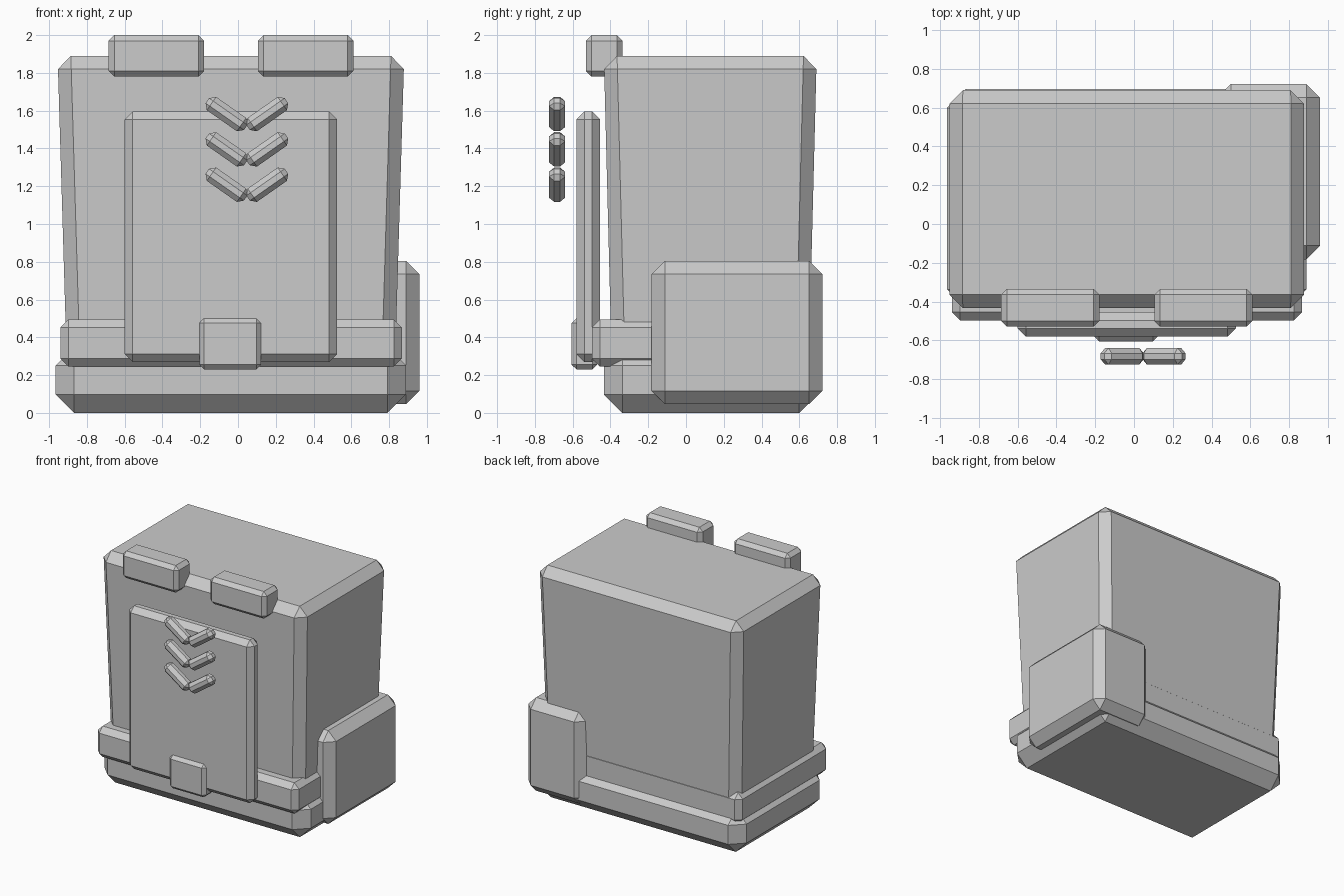
import bpy
from math import radians
from mathutils import Vector

cube = bpy.data.objects.get("Cube")
if cube:
    bpy.data.objects.remove(cube, do_unlink=True)

# Single flat grey
GREY = (0.6, 0.6, 0.6, 1.0)
grey = bpy.data.materials.new("plain grey")
grey.use_nodes = True
grey.diffuse_color = GREY
grey.node_tree.nodes["Principled BSDF"].inputs["Base Color"].default_value = GREY


def chamfered_box(name, low, high, chamfer, tilt=0.0, bottom_scale=(1, 1)):
    """Box between two corners with flat chamfers; optional tilt and taper."""
    low, high = Vector(low), Vector(high)
    size = high - low
    bpy.ops.mesh.primitive_cube_add(size=1, location=(low + high) / 2)
    obj = bpy.context.object
    obj.name = obj.data.name = name
    for v in obj.data.vertices:
        v.co = v.co * size
        if v.co.z < 0:
            v.co.x *= bottom_scale[0]
            v.co.y *= bottom_scale[1]
    obj.rotation_euler.y = radians(tilt)
    bevel = obj.modifiers.new("chamfer", 'BEVEL')
    bevel.width = chamfer
    bevel.segments = 1
    bevel.limit_method = 'NONE'
    obj.data.materials.append(grey)
    return obj


# Main pack, narrowing towards the bottom
chamfered_box("main_body", (-0.955, -0.435, 0.2), (0.88, 0.692, 1.89), 0.07,
              bottom_scale=(0.945, 0.923))

# Base slab and the band wrapped above it
chamfered_box("base", (-0.965, -0.435, 0), (0.89, 0.697, 0.35), 0.098)
chamfered_box("lower_band", (-0.94, -0.497, 0.245), (0.867, 0.657, 0.495), 0.042)

# Pouch on one back corner
chamfered_box("side_pouch", (0.43, -0.182, 0.047), (0.96, 0.722, 0.805), 0.07)

# Front flap and its clasp
chamfered_box("front_flap", (-0.6, -0.58, 0.27), (0.525, -0.455, 1.595), 0.042)
chamfered_box("clasp", (-0.205, -0.605, 0.23), (0.122, -0.47, 0.5), 0.025)

# Strap tabs on the top front edge
for name, x in (("right_strap_tab", -0.685), ("left_strap_tab", 0.105)):
    chamfered_box(name, (x, -0.53, 1.78), (x + 0.506, -0.335, 2.0), 0.03)

# Three floating chevrons, each made of two tilted bars
for row in range(3):
    z = 1.582 - 0.187 * row
    for side, word in ((-1, "right"), (1, "left")):
        x = 0.047 + side * 0.108
        chamfered_box(f"chevron_{row + 1}_{word}",
                      (x - 0.124, -0.725, z - 0.043),
                      (x + 0.124, -0.64, z + 0.043), 0.027, tilt=-side * 35)
